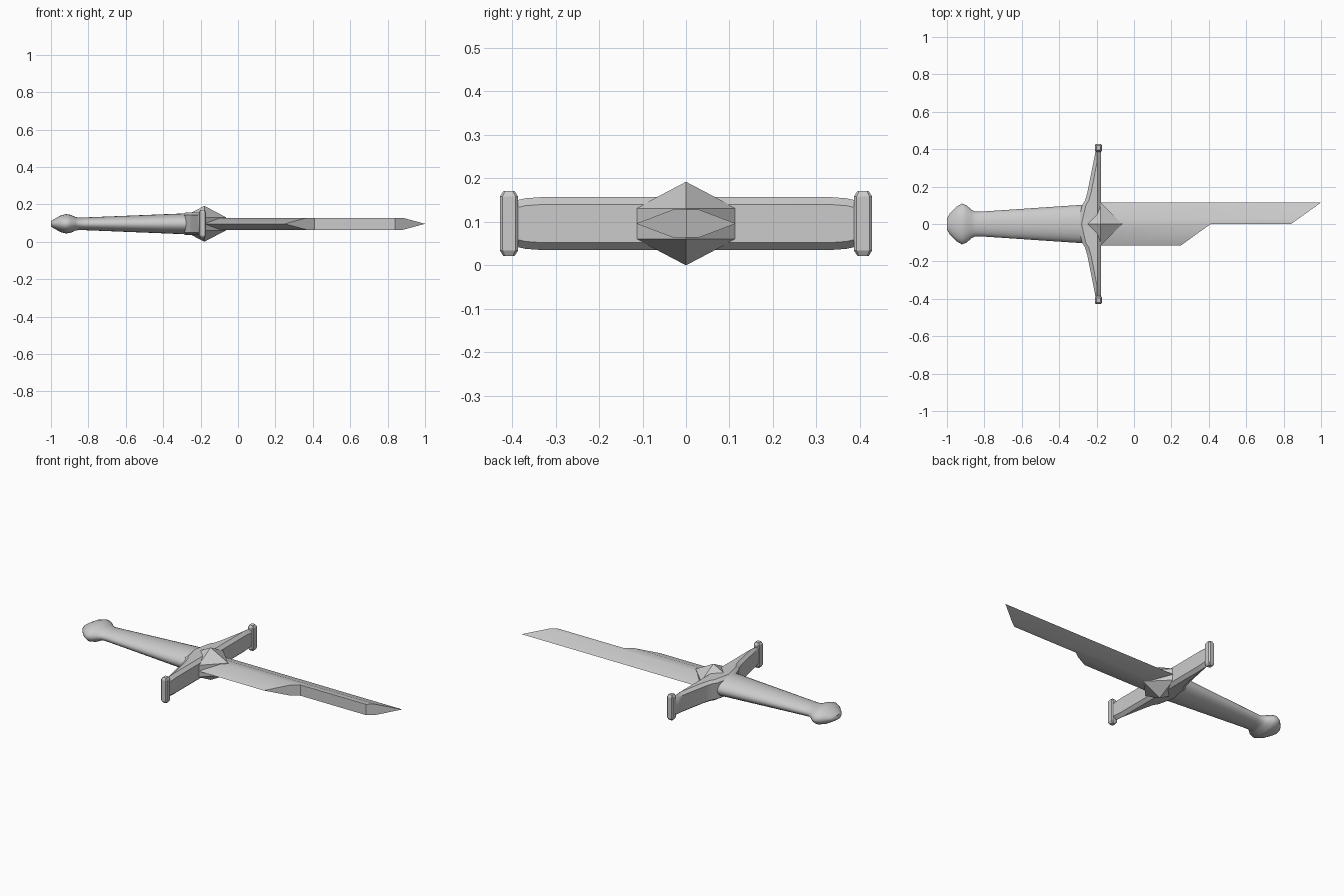
import bpy, bmesh, math
from mathutils import Vector

if "Cube" in bpy.data.objects:
    bpy.data.objects.remove(bpy.data.objects["Cube"])

MID = 0.096  # height of the sword's central plane

steel = bpy.data.materials.new("grey_steel")
steel.use_nodes = True
steel.diffuse_color = (0.6, 0.6, 0.6, 1)
steel.node_tree.nodes["Principled BSDF"].inputs["Base Color"].default_value = (0.6, 0.6, 0.6, 1)


def finish(name, bm, angle=None):
    """Turn a bmesh into a named object, smoothed below the angle if given."""
    bmesh.ops.recalc_face_normals(bm, faces=bm.faces)
    mesh = bpy.data.meshes.new(name)
    bm.to_mesh(mesh)
    bm.free()
    mesh.materials.append(steel)
    obj = bpy.data.objects.new(name, mesh)
    bpy.context.collection.objects.link(obj)
    if angle:
        bpy.ops.object.select_all(action='DESELECT')
        obj.select_set(True)
        bpy.context.view_layer.objects.active = obj
        bpy.ops.object.shade_smooth_by_angle(angle=math.radians(angle))
    return obj


def loft(name, rings, angle=None):
    """Skin a list of equal-length rings and cap both ends."""
    bm = bmesh.new()
    loops = [[bm.verts.new(p) for p in ring] for ring in rings]
    for a, b in zip(loops, loops[1:]):
        for i in range(len(a)):
            j = (i + 1) % len(a)
            bm.faces.new((a[i], a[j], b[j], b[i]))
    bm.faces.new(loops[0])
    bm.faces.new(loops[-1])
    return finish(name, bm, angle)


# Blade: a sharp-edged hexagonal bar, stepped and pointed by angled cuts
half, flat, thick = 0.115, 0.03, 0.032
section = [(-half, 0), (-flat, thick), (flat, thick),
           (half, 0), (flat, -thick), (-flat, -thick)]


def cut(bm, point, normal):
    res = bmesh.ops.bisect_plane(bm, geom=bm.verts[:] + bm.edges[:] + bm.faces[:],
                                 plane_co=point, plane_no=normal, clear_outer=True)
    edges = [e for e in res["geom_cut"] if isinstance(e, bmesh.types.BMEdge)]
    bmesh.ops.holes_fill(bm, edges=edges, sides=0)


def blade_piece(name, cuts):
    bm = bmesh.new()
    ends = [[bm.verts.new((x, y, MID + z)) for y, z in section] for x in (-0.2, 1.1)]
    for i in range(len(section)):
        j = (i + 1) % len(section)
        bm.faces.new((ends[0][i], ends[0][j], ends[1][j], ends[1][i]))
    for end in ends:
        bm.faces.new(end)
    bmesh.ops.recalc_face_normals(bm, faces=bm.faces)
    for point, normal in cuts:
        cut(bm, point, normal)
    finish(name, bm, 30)


blade_piece("blade_long_half", [((0, 0, 0), (0, -1, 0)),
                                ((0.84, 0, 0), (0.115, -0.16, 0))])
blade_piece("blade_short_half", [((0, 0, 0), (0, 1, 0)),
                                 ((0.41, 0, 0), (0.115, -0.16, 0))])

# Grip and pommel: oval rings of (x, half width, half height)
profile = [(-1.0, 0.03, 0.014), (-0.985, 0.055, 0.024), (-0.95, 0.092, 0.044),
           (-0.92, 0.109, 0.052), (-0.895, 0.1, 0.048), (-0.87, 0.077, 0.037),
           (-0.85, 0.066, 0.033), (-0.82, 0.066, 0.034), (-0.3, 0.101, 0.055),
           (-0.2, 0.106, 0.06)]
SIDES = 24
loft("grip_and_pommel",
     [[(x, w * math.cos(t), MID + h * math.sin(t))
       for t in (2 * math.pi * i / SIDES for i in range(SIDES))]
      for x, w, h in profile], 50)

# Crossguard: a chamfered bar that thins and sweeps towards both ends
arm = [(0, -0.3, 0.061), (0.1, -0.278, 0.061), (0.125, -0.262, 0.061),
       (0.17, -0.249, 0.061), (0.33, -0.217, 0.061), (0.37, -0.209, 0.058),
       (0.395, -0.205, 0.052)]


def guard_ring(y, back, h):
    front, side = -0.177, -0.196
    rim = min(side - 0.002, back + 0.02)
    outline = [(front, h - 0.017), (side, h), (rim, h), (back, h - 0.014)]
    return ([(x, y, MID + z) for x, z in outline]
            + [(x, y, MID - z) for x, z in reversed(outline)])


stations = [(-y, b, h) for y, b, h in reversed(arm[1:])] + arm
loft("crossguard", [guard_ring(*s) for s in stations], 35)

# Upright caps on the guard ends, narrowed at top and bottom
for name, y in (("left_guard_cap", 0.407), ("right_guard_cap", -0.407)):
    rings = []
    for z, s in ((-0.075, 0.6), (-0.062, 1), (0.062, 1), (0.075, 0.6)):
        rx, ry, c = 0.019 * s, 0.021 * s, 0.006 * s
        corner = [(rx, ry - c), (rx - c, ry), (c - rx, ry), (-rx, ry - c),
                  (-rx, c - ry), (c - rx, -ry), (rx - c, -ry), (rx, c - ry)]
        rings.append([(-0.19 + px, y + py, MID + z) for px, py in corner])
    loft(name, rings)

# Centre gem: a diamond prism with a pyramid above and below
bm = bmesh.new()
C = Vector((-0.18, 0, MID))
turn = [Vector((0.116, 0, 0)), Vector((0, 0.116, 0)),
        Vector((-0.116, 0, 0)), Vector((0, -0.116, 0))]
rise = Vector((0, 0, 0.035))
upper = [bm.verts.new(C + t + rise) for t in turn]
lower = [bm.verts.new(C + t - rise) for t in turn]
top = bm.verts.new(C + Vector((0, 0, 0.096)))
bottom = bm.verts.new(C - Vector((0, 0, 0.096)))
for i in range(4):
    j = (i + 1) % 4
    bm.faces.new((upper[i], upper[j], top))
    bm.faces.new((lower[j], lower[i], bottom))
    bm.faces.new((lower[i], lower[j], upper[j], upper[i]))
finish("centre_gem", bm)
